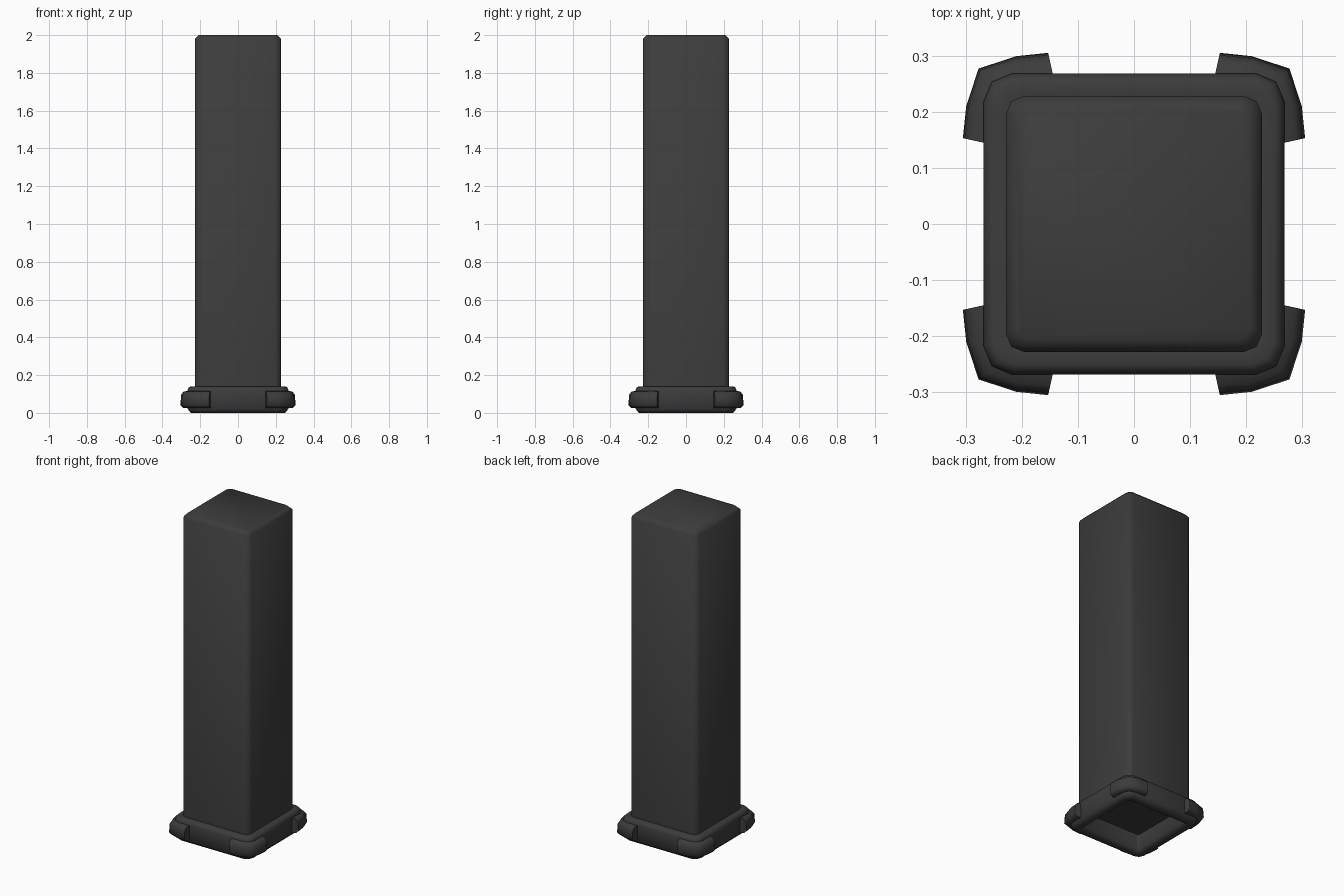
import bpy, bmesh, math

cube = bpy.data.objects.get("Cube")
if cube:
    bpy.data.objects.remove(cube, do_unlink=True)

mat = bpy.data.materials.new("charcoal")
mat.use_nodes = True
colour = (0.045, 0.045, 0.045, 1)
mat.diffuse_color = colour
bsdf = next(n for n in mat.node_tree.nodes if n.type == 'BSDF_PRINCIPLED')
bsdf.inputs["Base Color"].default_value = colour
bsdf.inputs["Roughness"].default_value = 0.7


def square_loop(half, z, radius):
    """Square with corners rounded in two segments."""
    pts = []
    for k in range(4):
        for s in range(3):
            a = math.pi / 2 * k + math.pi / 4 * s
            cx = (half - radius) * (1 if k in (0, 3) else -1)
            cy = (half - radius) * (1 if k in (0, 1) else -1)
            pts.append((cx + radius * math.cos(a), cy + radius * math.sin(a), z))
    return pts


def loft(name, loops, wrap=False, smooth=60):
    """Skin closed loops; cap the ends, or join last to first."""
    bm = bmesh.new()
    rows = [[bm.verts.new(p) for p in loop] for loop in loops]
    pairs = list(zip(rows, rows[1:])) + ([(rows[-1], rows[0])] if wrap else [])
    for a, b in pairs:
        for i in range(len(a)):
            j = (i + 1) % len(a)
            bm.faces.new((a[i], a[j], b[j], b[i]))
    if not wrap:
        bm.faces.new(rows[0])
        bm.faces.new(rows[-1])
    bmesh.ops.recalc_face_normals(bm, faces=bm.faces)
    mesh = bpy.data.meshes.new(name)
    bm.to_mesh(mesh)
    bm.free()
    mesh.materials.append(mat)
    obj = bpy.data.objects.new(name, mesh)
    bpy.context.collection.objects.link(obj)
    bpy.ops.object.select_all(action='DESELECT')
    obj.select_set(True)
    bpy.context.view_layer.objects.active = obj
    bpy.ops.object.shade_smooth_by_angle(angle=math.radians(smooth))
    return obj


# Tall post with softened edges
loft("post", [square_loop(0.228, 0.11, 0.032),
              square_loop(0.228, 1.98, 0.032),
              square_loop(0.208, 2.0, 0.025)])

# Hollow collar around the foot: half width, height, corner radius
collar = [(0.2, 0.13, 0.01), (0.2, 0.02, 0.01), (0.215, 0, 0.015),
          (0.25, 0, 0.04), (0.266, 0.02, 0.05), (0.268, 0.12, 0.05),
          (0.26, 0.136, 0.045), (0.25, 0.14, 0.04), (0.222, 0.14, 0.03)]
loft("foot_collar", [square_loop(*c) for c in collar], wrap=True)

# Corner guards: cross-section as (share of the way out, height)
section = [(0, 0.026), (0.7, 0.027), (1, 0.042),
           (0.92, 0.096), (0.65, 0.113), (0, 0.118)]
outer = [(0.305, 0.153), (0.299, 0.21), (0.277, 0.277), (0.21, 0.299), (0.153, 0.305)]
inner = [(0.255, 0.142), (0.255, 0.2), (0.24, 0.24), (0.2, 0.255), (0.142, 0.255)]
for sx, side in ((1, "left"), (-1, "right")):
    for sy, end in ((-1, "front"), (1, "back")):
        loops = [[(sx * (ix + (ox - ix) * t), sy * (iy + (oy - iy) * t), z)
                  for t, z in section]
                 for (ox, oy), (ix, iy) in zip(outer, inner)]
        loft(f"corner_guard_{end}_{side}", loops)
